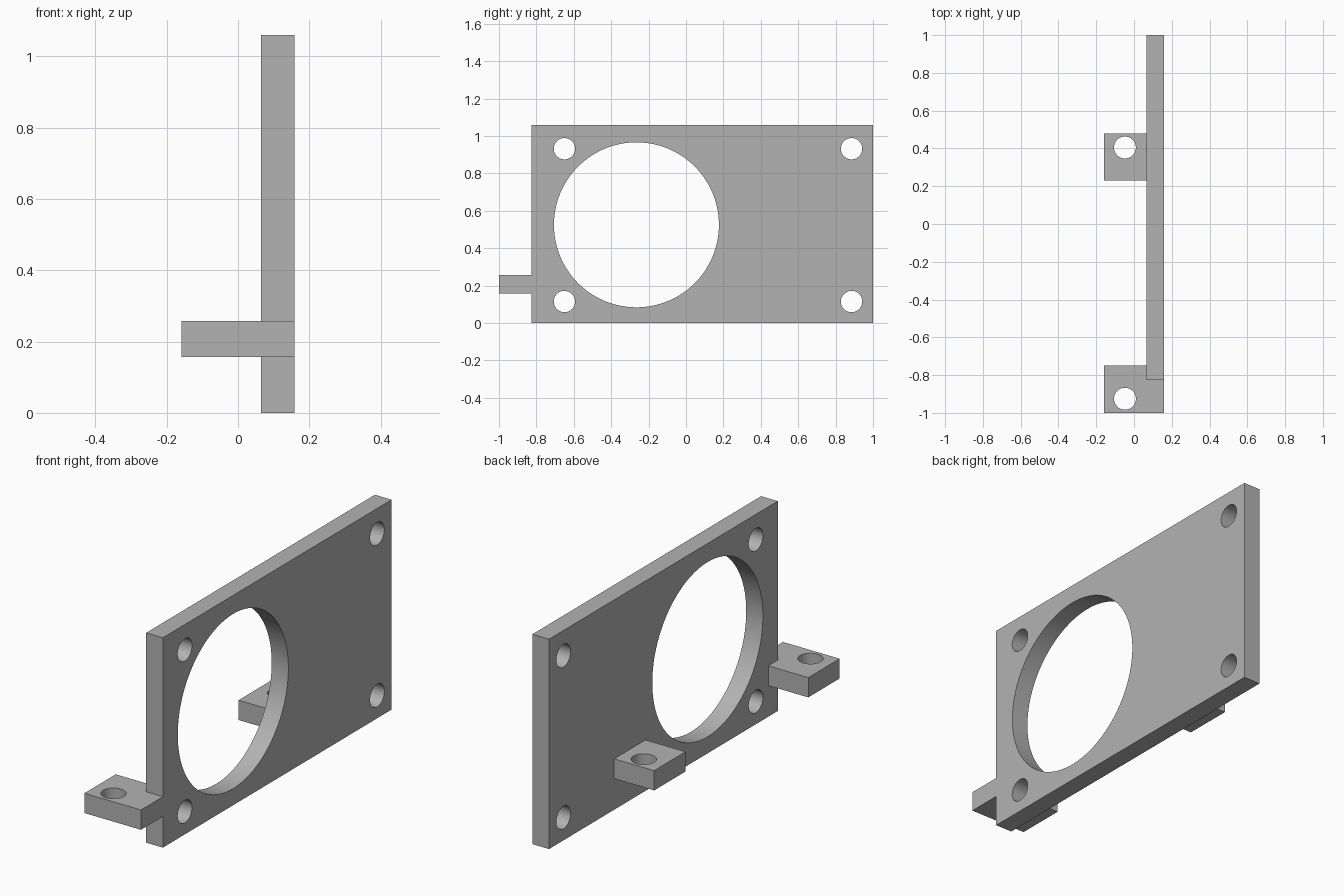
import bpy
from math import pi

cube = bpy.data.objects.get("Cube")
if cube:
    bpy.data.objects.remove(cube, do_unlink=True)

grey = bpy.data.materials.new("plain grey")
grey.use_nodes = True
colour = (0.45, 0.45, 0.45, 1)
grey.diffuse_color = colour
grey.node_tree.nodes["Principled BSDF"].inputs["Base Color"].default_value = colour


def box(name, low, high):
    centre = [(a + b) / 2 for a, b in zip(low, high)]
    bpy.ops.mesh.primitive_cube_add(size=1, location=centre)
    obj = bpy.context.object
    obj.name = name
    obj.scale = [b - a for a, b in zip(low, high)]
    bpy.ops.object.transform_apply(location=True, rotation=False, scale=True)
    obj.data.materials.append(grey)
    return obj


def cylinder(name, centre, radius, axis, segments=64):
    rotation = (0, pi / 2, 0) if axis == "x" else (0, 0, 0)
    bpy.ops.mesh.primitive_cylinder_add(vertices=segments, radius=radius, depth=0.6,
                                        location=centre, rotation=rotation)
    obj = bpy.context.object
    obj.name = name
    obj.data.materials.append(grey)
    return obj


def combine(target, tool, operation):
    mod = target.modifiers.new(operation.lower(), "BOOLEAN")
    mod.operation = operation
    mod.solver = "EXACT"
    mod.object = tool
    bpy.ops.object.select_all(action="DESELECT")
    bpy.context.view_layer.objects.active = target
    target.select_set(True)
    bpy.ops.object.modifier_apply(modifier=mod.name)
    bpy.data.objects.remove(tool, do_unlink=True)


# Upright plate
x0, x1 = 0.065, 0.158
plate = box("mounting_plate", (x0, -0.825, 0), (x1, 1, 1.06))

# Two lugs with upright bolt holes; the front one wraps round the plate's edge
lugs = [("front_lug", -1, -0.75, x1, -0.925),
        ("rear_lug", 0.23, 0.48, x0 + 0.02, 0.405)]
for name, y0, y1, end, hole_y in lugs:
    lug = box(name, (-0.158, y0, 0.157), (end, y1, 0.257))
    combine(lug, cylinder("lug_hole_cutter", (-0.048, hole_y, 0.2), 0.058, "z"), "DIFFERENCE")
    combine(plate, lug, "UNION")

# Large round opening and four corner holes through the plate
centre_x = (x0 + x1) / 2
cutters = [(-0.265, 0.525, 0.441, 128)]
cutters += [(y, z, 0.057, 64) for y in (-0.65, 0.885) for z in (0.115, 0.932)]
for y, z, radius, segments in cutters:
    cutter = cylinder("plate_hole_cutter", (centre_x, y, z), radius, "x", segments)
    cutter.scale.z = 0.25
    combine(plate, cutter, "DIFFERENCE")

# Smooth bores with crisp edges
bpy.ops.object.select_all(action="DESELECT")
plate.select_set(True)
bpy.context.view_layer.objects.active = plate
bpy.ops.object.shade_smooth_by_angle(angle=pi / 6)
